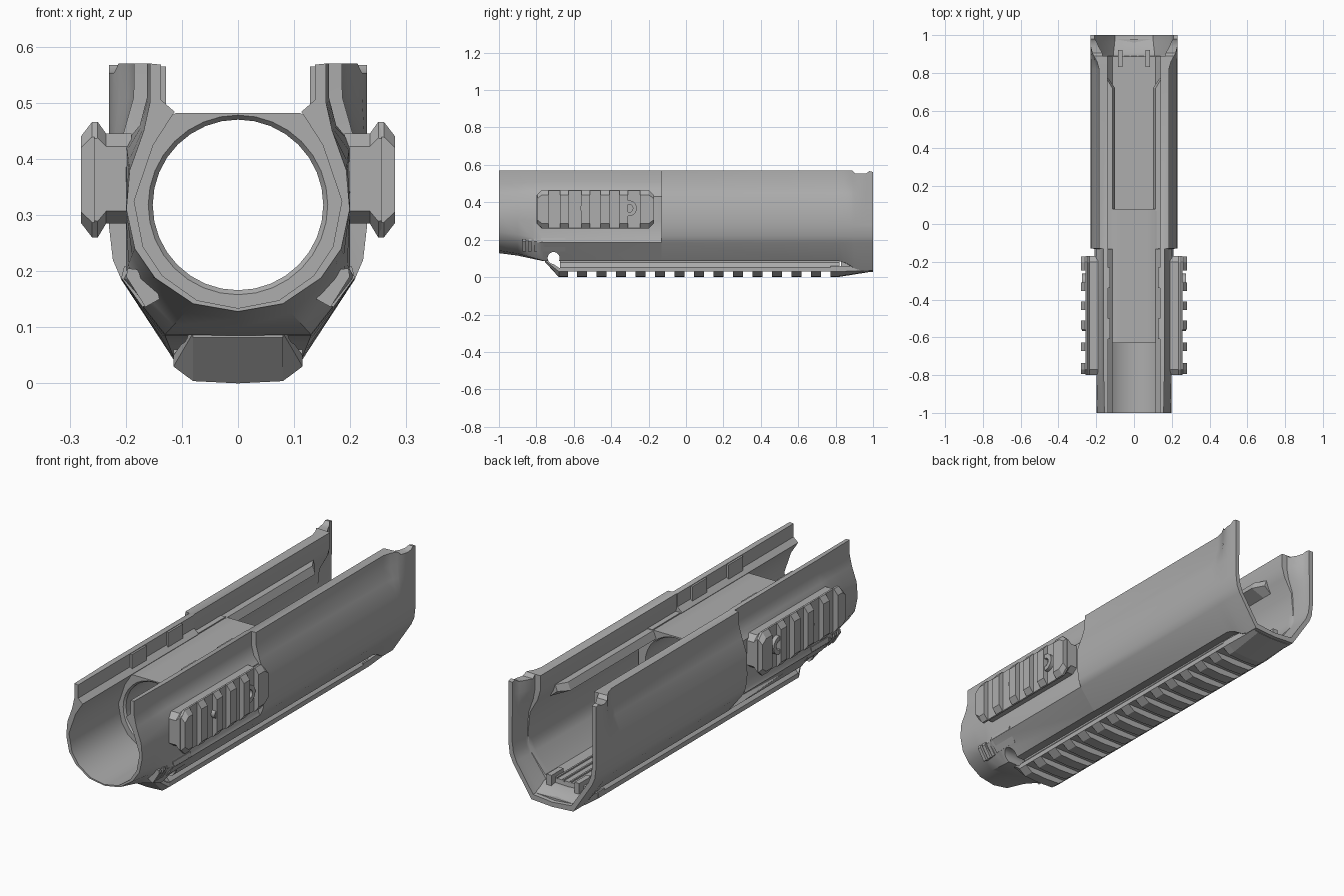
import bpy, bmesh, math
from mathutils import Vector

cube = bpy.data.objects.get("Cube")
if cube:
    bpy.data.objects.remove(cube, do_unlink=True)

grey = bpy.data.materials.new("matte_grey")
grey.use_nodes = True
grey.diffuse_color = (0.42, 0.42, 0.42, 1)
grey.node_tree.nodes["Principled BSDF"].inputs["Base Color"].default_value = (0.42, 0.42, 0.42, 1)


def loft(name, sections, cyclic=False):
    """Skin closed (x, z) outlines placed along y."""
    bm = bmesh.new()
    rings = [[bm.verts.new((x, y, z)) for x, z in pts] for y, pts in sections]
    pairs = list(zip(rings, rings[1:]))
    if cyclic:
        pairs.append((rings[-1], rings[0]))
    else:
        bm.faces.new(rings[0])
        bm.faces.new(rings[-1])
    for a, b in pairs:
        for i in range(len(a)):
            j = (i + 1) % len(a)
            bm.faces.new((a[i], a[j], b[j], b[i]))
    bmesh.ops.recalc_face_normals(bm, faces=bm.faces)
    mesh = bpy.data.meshes.new(name)
    bm.to_mesh(mesh)
    bm.free()
    mesh.materials.append(grey)
    ob = bpy.data.objects.new(name, mesh)
    bpy.context.collection.objects.link(ob)
    return ob


def prism(name, pts, y0, y1):
    return loft(name, [(y0, pts), (y1, pts)])


def box(name, x0, x1, y0, y1, z0, z1):
    return prism(name, [(x0, z0), (x1, z0), (x1, z1), (x0, z1)], y0, y1)


def mirrored(half):
    """Complete a half outline that runs down to the centre line."""
    return half + [(-x, z) for x, z in reversed(half) if x > 0]


def channel(outer, inner):
    return mirrored(outer) + list(reversed(mirrored(inner)))


def smooth(ob, angle=35):
    bpy.ops.object.select_all(action='DESELECT')
    ob.select_set(True)
    bpy.context.view_layer.objects.active = ob
    bpy.ops.object.shade_smooth_by_angle(angle=math.radians(angle))


def blend(a, b, t):
    return [tuple(Vector(p).lerp(Vector(q), t)) for p, q in zip(a, b)]


def lower_top(pts, z):
    return [(x, min(h, z)) for x, h in pts]


# Shell cross-sections, from the top edge down to the centre line
nose_out = [(.157, .57), (.157, .5), (.168, .45), (.193, .38), (.199, .31),
            (.184, .24), (.148, .188), (.08, .142), (0, .128)]
bore_in = [(.137, .568), (.137, .505), (.113, .484), (.151, .425), (.185, .325),
           (.169, .243), (.135, .192), (.073, .148), (0, .134)]
mid_out = [(.162, .57), (.162, .51), (.175, .46), (.2, .43), (.2, .3),
           (.2, .2), (.208, .186), (.13, .087), (0, .085)]
main_out = [(.185, .57), (.186, .51), (.203, .45), (.228, .38), (.23, .28),
            (.223, .22), (.208, .185), (.13, .085), (0, .085)]
main_in = [(.14, .568), (.14, .5), (.155, .45), (.195, .38), (.205, .28),
           (.2, .23), (.185, .192), (.115, .107), (0, .105)]
tail_out = [(.23, .57), (.23, .51), (.23, .45), (.23, .38), (.23, .28),
            (.223, .22), (.208, .185), (.11, .035), (0, .028)]
tail_in = [(.208, .57), (.208, .5), (.208, .45), (.21, .38), (.21, .28),
           (.203, .23), (.188, .192), (.1, .06), (0, .05)]
neck_in = blend(main_in, tail_in, .4)

nose, mid = channel(nose_out, bore_in), channel(mid_out, bore_in)
main, tail = channel(main_out, main_in), channel(tail_out, tail_in)


def flare(t, inner):
    return channel(blend(main_out, tail_out, t), inner)


shell = loft("shell", [
    (-1, nose), (-.9, blend(nose, mid, .3)), (-.82, blend(nose, mid, .7)), (-.76, mid),
    (-.132, mid), (-.13, main), (.82, main), (.86, flare(.25, main_in)),
    (.888, flare(.6, main_in)), (.89, flare(.62, neck_in)),
    (.905, lower_top(flare(.8, neck_in), .553)),
    (.94, lower_top(flare(1, blend(main_in, tail_in, .7)), .553)),
    (.965, lower_top(flare(1, blend(main_in, tail_in, .85)), .555)),
    (.98, lower_top(tail, .567)), (1, lower_top(tail, .562))])

# Solid centre with the flat deck and the round bore
STEPS = 32
angles = [2 * math.pi * i / STEPS for i in range(STEPS)]


def circle(r, z=.318):
    return [(r * math.cos(a), z + r * math.sin(a)) for a in angles]


block = []
for a in angles:
    r = min(.21, .164 / max(math.sin(a), .01), .193 / max(abs(math.cos(a)), .01))
    block.append((r * math.cos(a), .318 + r * math.sin(a)))
smooth(loft("deck_and_bore", [(-.63, block), (.08, block), (.08, circle(.158)),
                              (.07, circle(.152)), (-.62, circle(.152)),
                              (-.63, circle(.16))], cyclic=True))

# Lower rail: undercut core, sloped ends and a row of teeth
core = mirrored([(.09, .1), (.09, .078), (.115, .052), (.115, .03), (0, .03)])
tooth = mirrored([(.115, .05), (.115, .03), (.08, .004), (0, 0)])
prism("lower_rail_core", core, -.674, .82)
ramp = mirrored([(.08, .1), (.08, .09), (.08, .082), (0, .082)])
rail_ramp = loft("lower_rail_ramp", [(-.755, ramp), (-.68, tooth), (-.632, tooth)])
PITCH = .1042
for i in range(13):
    start = -.582 + i * PITCH
    prism("lower_rail_tooth", tooth, start, start + .054)
wedge = mirrored([(.115, .06), (.115, .03), (.08, .004), (0, 0)])
wedge_end = mirrored([(.105, .06), (.105, .035), (.08, .03), (0, .027)])
loft("lower_rail_tail", [(-.582 + 13 * PITCH, wedge), (.81, wedge), (.98, wedge_end)])

# Cross pin hole through the floor of the nose
bpy.ops.mesh.primitive_cylinder_add(vertices=24, radius=.032, depth=.8,
                                    location=(0, -.708, .102),
                                    rotation=(0, math.pi / 2, 0))
cutter = bpy.context.object
cutter.name = "pin_hole_cutter"
cutter.hide_render = True
for ob in (shell, rail_ramp):
    mod = ob.modifiers.new("pin_hole", 'BOOLEAN')
    mod.operation = 'DIFFERENCE'
    mod.solver = 'EXACT'
    mod.object = cutter
    bpy.context.view_layer.objects.active = ob
    bpy.ops.object.modifier_apply(modifier=mod.name)
bpy.data.objects.remove(cutter, do_unlink=True)
smooth(shell)

# Side rails, screws, lugs and small ribs on both sides
plate = [(.19, .285), (.235, .285), (.25, .26), (.256, .262),
         (.256, .464), (.25, .466), (.235, .445), (.19, .445)]
side_tooth = [(.25, .26), (.26, .26), (.28, .286), (.28, .44), (.26, .466), (.25, .466)]
housing = [(.15, .205), (.203, .208), (.208, .188), (.17, .136), (.14, .15)]
nose_rib = [(.15, .2), (.197, .205), (.199, .19), (.165, .136), (.14, .15)]
MID_Z = .363


def flip(pts, s, squash=1):
    return [(s * x, MID_Z + (z - MID_Z) * squash) for x, z in pts]


for s, side in ((1, "left"), (-1, "right")):
    loft(side + "_rail_plate", [(-.8, flip(plate, s, .72)), (-.77, flip(plate, s)),
                                (-.2, flip(plate, s)), (-.17, flip(plate, s, .72))])
    full, small = flip(side_tooth, s), flip(side_tooth, s, .74)
    loft(side + "_rail_end_tooth", [(-.795, small), (-.77, full), (-.735, full)])
    loft(side + "_rail_end_tooth", [(-.245, full), (-.2, full), (-.172, small)])
    for y in (-.65, -.535, -.433, -.333):
        prism(side + "_rail_tooth", full, y - .023, y + .023)

    # Screw rings, turned to face sideways
    for y, r in ((-.305, .042), (-.545, .022)):
        ring = loft(side + "_screw_ring",
                    [(0, circle(r, 0)), (.03, circle(r, 0)),
                     (.03, circle(r * .5, 0)), (0, circle(r * .5, 0))], cyclic=True)
        ring.rotation_euler.z = -s * math.pi / 2
        ring.location = (s * .245, y, .368)
        smooth(ring)

    # Inner lugs along the deck and the long inner bar
    for y0, y1 in ((-.34, -.23), (-.61, -.5)):
        box(side + "_deck_lug", s * .128, s * .155, y0, y1, .475, .565)
    box(side + "_deck_edge", s * .12, s * .16, -.14, .08, .46, .483)
    bar = [(s * x, z) for x, z in ((.1, .445), (.17, .42), (.17, .48), (.115, .48))]
    bar_end = [(s * x, z) for x, z in ((.135, .45), (.17, .42), (.17, .48), (.145, .48))]
    loft(side + "_inner_bar", [(.07, bar), (.72, bar), (.77, bar_end)])

    # Pin housing and grip ribs near the nose
    prism(side + "_pin_housing", flip(housing, s), -.775, -.645)
    for y in (-.865, -.835, -.805):
        prism(side + "_nose_rib", flip(nose_rib, s), y - .009, y + .009)

    # Floor ribs and rear clips
    for x in (.015, .052):
        box(side + "_floor_rib", s * x, s * (x + .008), .08, .89, .1, .112)
    box(side + "_rear_clip", s * .06, s * .085, .83, .92, .05, .13)
